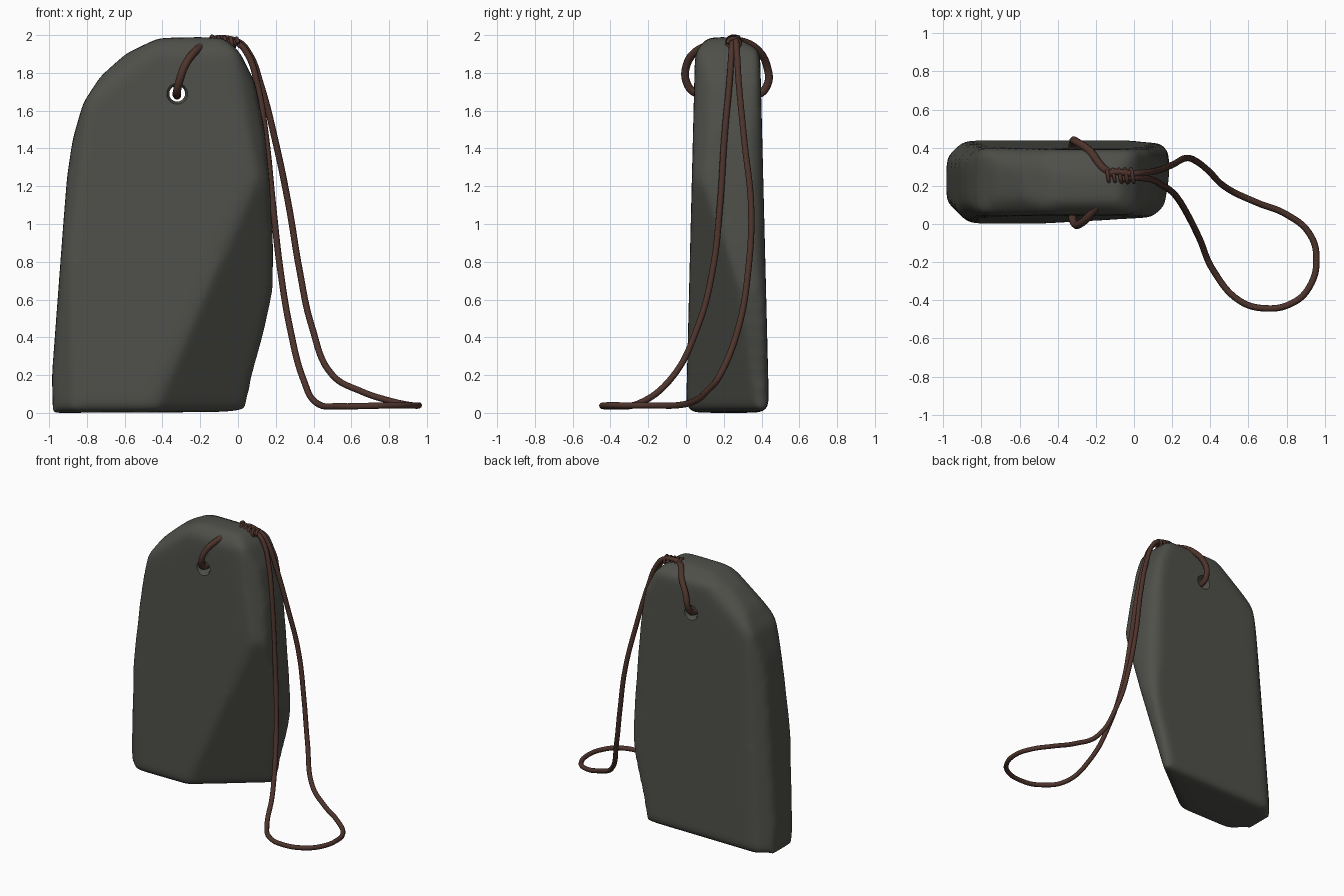
import bpy, bmesh, math
from mathutils import Vector

if "Cube" in bpy.data.objects:
    bpy.data.objects.remove(bpy.data.objects["Cube"])


def material(name, rgb):
    m = bpy.data.materials.new(name)
    m.diffuse_color = (*rgb, 1)
    m.use_nodes = True
    m.node_tree.nodes["Principled BSDF"].inputs["Base Color"].default_value = m.diffuse_color
    return m


STONE = material("dark_stone", (0.078, 0.079, 0.068))
LEATHER = material("brown_leather", (0.076, 0.034, 0.025))


def mesh_object(name, bm, mat):
    bmesh.ops.recalc_face_normals(bm, faces=bm.faces)
    me = bpy.data.meshes.new(name)
    bm.to_mesh(me)
    bm.free()
    ob = bpy.data.objects.new(name, me)
    bpy.context.collection.objects.link(ob)
    me.materials.append(mat)
    return ob


def select_only(ob):
    bpy.ops.object.select_all(action='DESELECT')
    ob.select_set(True)
    bpy.context.view_layer.objects.active = ob


def loft(bm, rings):
    """Closed solid through rings of equal point count."""
    vs = [[bm.verts.new(p) for p in r] for r in rings]
    n = len(vs[0])
    for a, b in zip(vs, vs[1:]):
        for i in range(n):
            j = (i + 1) % n
            bm.faces.new((a[i], a[j], b[j], b[i]))
    bm.faces.new(vs[0])
    bm.faces.new(vs[-1][::-1])


def slice_off(bm, point, normal):
    """Cut a flat facet and close it."""
    res = bmesh.ops.bisect_plane(bm, geom=bm.verts[:] + bm.edges[:] + bm.faces[:],
                                 plane_co=point, plane_no=Vector(normal).normalized(),
                                 clear_outer=True)
    edges = [e for e in res["geom_cut"] if isinstance(e, bmesh.types.BMEdge)]
    if edges:
        bmesh.ops.edgenet_fill(bm, edges=edges)


# Stone slab: outline from the front, slightly thinner towards the top
outline = [(-0.98, 0.0), (-0.985, 0.2), (-0.955, 0.6), (-0.925, 1.0), (-0.905, 1.25),
           (-0.875, 1.45), (-0.82, 1.64), (-0.73, 1.78), (-0.59, 1.905), (-0.42, 1.985),
           (-0.2, 1.99), (-0.07, 1.985), (0.01, 1.91), (0.09, 1.75), (0.14, 1.5),
           (0.17, 1.2), (0.185, 0.9), (0.185, 0.65), (0.13, 0.4), (0.075, 0.2), (0.04, 0.005)]
bm = bmesh.new()
loft(bm, [[(x, 0.0 + 0.025 * z, z) for x, z in outline],
          [(x, 0.44 - 0.025 * z, z) for x, z in outline]])
facets = [
    ((-0.345, 0.02, 0.2), (0.28, -0.36, -0.115)),    # big lower right facet
    ((-0.86, 0.02, 1.0), (-0.7, -0.7, 0.1)),         # front left edge, upper
    ((-0.865, 0.0, 1.0), (-0.7, -0.7, 0.0)),         # front left edge, lower
    ((-0.90, 0.44, 0.0), (-0.7, 0.7, 0.063)),        # back left edge
    ((0.105, 0.03, 1.2), (0.7, -0.7, 0.14)),         # front right edge
    ((0.14, 0.42, 0.7), (0.7, 0.7, 0.06)),           # back right edge
    ((-0.627, 0.076, 1.82), (-0.45, -0.6, 0.6)),     # top left shoulder, front
    ((-0.627, 0.364, 1.82), (-0.45, 0.6, 0.6)),      # top left shoulder, back
    ((-0.3, 0.11, 1.985), (0, -0.75, 0.66)),         # worn top edges
    ((-0.3, 0.27, 1.985), (0, 0.45, 0.9)),
]
for point, normal in facets:
    slice_off(bm, point, normal)
stone = mesh_object("stone_slab", bm, STONE)

# Drilled hole, flared at both ends
bm = bmesh.new()
loft(bm, [[(-0.322 + r * math.cos(a * math.pi / 16), y, 1.69 + r * math.sin(a * math.pi / 16))
           for a in range(32)]
          for y, r in ((-0.01, 0.08), (0.07, 0.042), (0.37, 0.042), (0.45, 0.08))])
cutter = mesh_object("hole_cutter", bm, STONE)
cutter.hide_render = True

remesh = stone.modifiers.new("remesh", 'REMESH')
remesh.mode = 'VOXEL'
remesh.voxel_size = 0.02
smooth = stone.modifiers.new("wear", 'SMOOTH')
smooth.factor = 0.5
smooth.iterations = 26
hole = stone.modifiers.new("hole", 'BOOLEAN')
hole.operation = 'DIFFERENCE'
hole.solver = 'EXACT'
hole.object = cutter
select_only(stone)
for name in ("remesh", "wear", "hole"):
    bpy.ops.object.modifier_apply(modifier=name)
bpy.data.objects.remove(cutter)
stone.data.materials.clear()
stone.data.materials.append(STONE)
for p in stone.data.polygons:
    p.material_index = 0
bpy.ops.object.shade_smooth_by_angle(angle=math.radians(40))


def cord(name, points, radius, cyclic):
    cu = bpy.data.curves.new(name, 'CURVE')
    cu.dimensions = '3D'
    cu.bevel_depth = radius
    cu.bevel_resolution = 3
    cu.resolution_u = 8
    cu.use_fill_caps = True
    sp = cu.splines.new('BEZIER')
    sp.bezier_points.add(len(points) - 1)
    for bp, co in zip(sp.bezier_points, points):
        bp.co = co
        bp.handle_left_type = bp.handle_right_type = 'AUTO'
    sp.use_cyclic_u = cyclic
    cu.materials.append(LEATHER)
    ob = bpy.data.objects.new(name, cu)
    bpy.context.collection.objects.link(ob)
    select_only(ob)
    bpy.ops.object.convert(target='MESH')
    bpy.ops.object.shade_smooth_by_angle(angle=math.radians(50))


# Long loop hanging down the right side and lying on the ground
cord("wrist_loop", [
    (-0.13, 0.25, 1.97), (0.0, 0.265, 1.965), (0.06, 0.27, 1.90), (0.12, 0.28, 1.74),
    (0.20, 0.31, 1.43), (0.27, 0.345, 1.09), (0.325, 0.33, 0.76), (0.39, 0.28, 0.46),
    (0.50, 0.18, 0.20), (0.65, 0.11, 0.115), (0.80, 0.05, 0.065), (0.92, -0.05, 0.04),
    (0.957, -0.18, 0.04), (0.92, -0.33, 0.04), (0.83, -0.415, 0.04), (0.68, -0.442, 0.037),
    (0.55, -0.40, 0.035), (0.42, -0.25, 0.05), (0.345, -0.08, 0.18), (0.275, 0.06, 0.45),
    (0.225, 0.14, 0.75), (0.185, 0.18, 1.1), (0.145, 0.205, 1.48), (0.10, 0.23, 1.75),
    (0.055, 0.24, 1.89), (0.0, 0.245, 1.955)], 0.017, True)

# Short ring through the hole
cord("hole_ring", [
    (-0.12, 0.25, 1.965), (-0.17, 0.14, 1.95), (-0.225, 0.055, 1.915), (-0.28, 0.003, 1.84),
    (-0.312, 0.003, 1.75), (-0.325, 0.05, 1.695), (-0.322, 0.22, 1.705), (-0.322, 0.38, 1.685),
    (-0.32, 0.432, 1.74), (-0.30, 0.43, 1.83), (-0.23, 0.38, 1.92), (-0.17, 0.30, 1.965)],
    0.021, True)

# Thin wrapping that binds the cords together
turns, steps = 4.5, 36
cord("binding", [
    (-0.145 + 0.145 * t, 0.252 + 0.034 * math.cos(2 * math.pi * turns * t),
     1.968 - 0.012 * t + 0.026 * math.sin(2 * math.pi * turns * t))
    for t in (i / steps for i in range(steps + 1))], 0.010, False)
